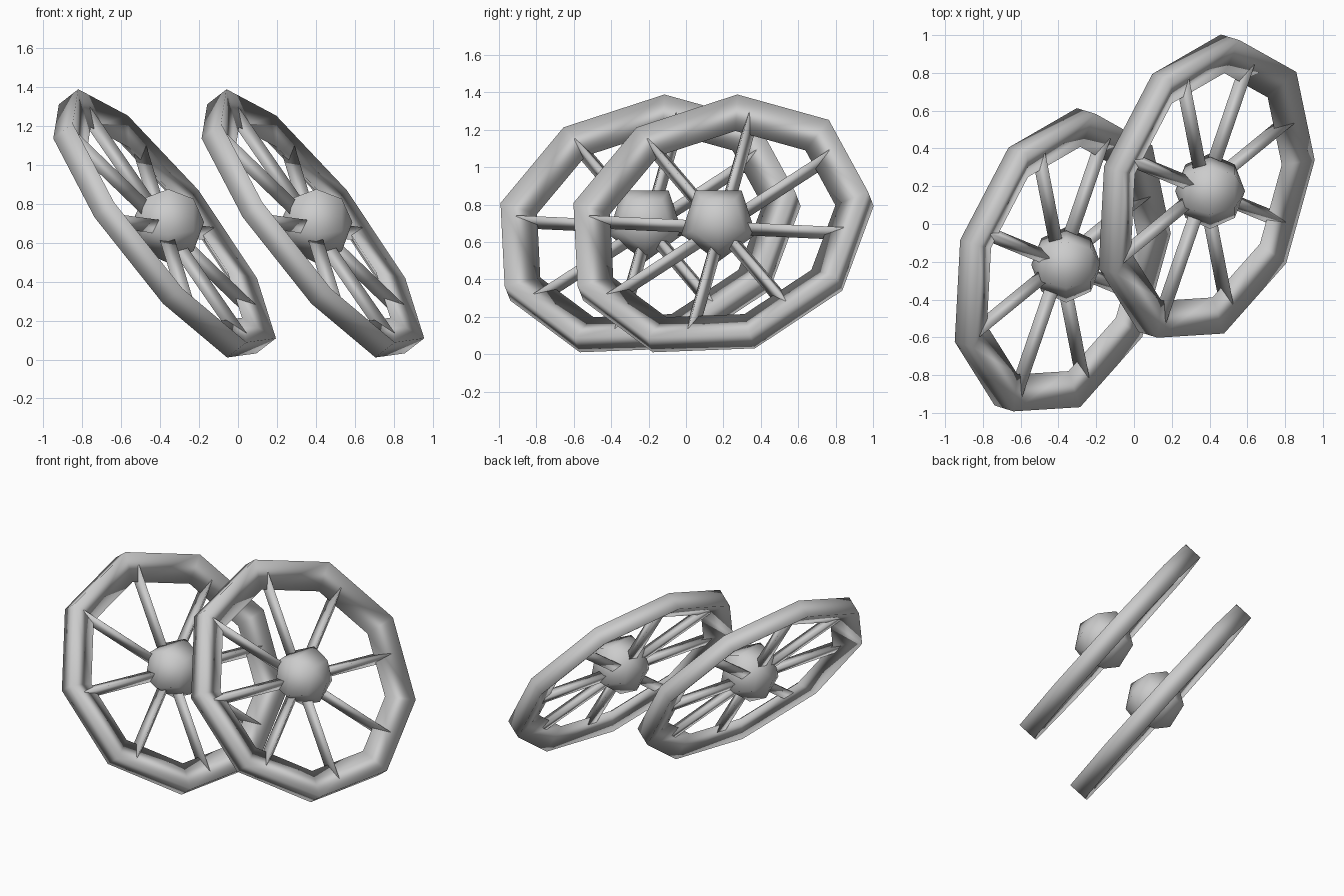
import bpy, bmesh, math
from mathutils import Vector, Matrix

if "Cube" in bpy.data.objects:
    bpy.data.objects.remove(bpy.data.objects["Cube"])

# Tilted wheel frame: axle direction and two in-plane axes
axle = Vector((0.767, -0.235, 0.597)).normalized()
e1 = Vector((-0.589, 0.11, 0.80))
e1 = (e1 - axle * e1.dot(axle)).normalized()
e2 = axle.cross(e1)
FRAME = Matrix((e1, e2, axle)).transposed().to_4x4()


def loft(name, rings, matrix, loop=False, smooth=True):
    """Skin equal-sized rings of points; close into a loop or cap the ends."""
    bm = bmesh.new()
    vs = [[bm.verts.new(p) for p in r] for r in rings]
    n = len(vs[0])
    for i in range(len(vs) if loop else len(vs) - 1):
        a, b = vs[i], vs[(i + 1) % len(vs)]
        for j in range(n):
            k = (j + 1) % n
            bm.faces.new((a[j], a[k], b[k], b[j]))
    if not loop:
        bm.faces.new(vs[0])
        bm.faces.new(vs[-1])
    bmesh.ops.remove_doubles(bm, verts=bm.verts, dist=0.0005)
    bmesh.ops.recalc_face_normals(bm, faces=bm.faces)
    me = bpy.data.meshes.new(name)
    bm.to_mesh(me)
    bm.free()
    for p in me.polygons:
        p.use_smooth = smooth
    ob = bpy.data.objects.new(name, me)
    ob.matrix_world = matrix
    bpy.context.collection.objects.link(ob)
    return ob


def wheel(tag, centre):
    place = Matrix.Translation(centre) @ FRAME

    # Nine-sided rim with a triangular section pointing inward
    rings = []
    for i in range(9):
        a = math.radians(40 * i - 1.2)
        rings.append([(r * math.cos(a), r * math.sin(a), h)
                      for r, h in ((0.83, 0.065), (0.635, 0.0), (0.83, -0.065))])
    loft("rim_" + tag, rings, place, loop=True)

    # Eight three-sided spokes
    for i in range(8):
        rings = []
        for x in (0.02, 0.745):
            rings.append([(x, 0.043 * math.sin(t), 0.043 * math.cos(t))
                          for t in (0, math.tau / 3, 2 * math.tau / 3)])
        turn = Matrix.Rotation(math.radians(45 * i - 7), 4, 'Z')
        loft(f"spoke_{tag}_{i + 1}", rings, place @ turn)

    # Five-sided ball hub, its poles along x
    rings = []
    for lat in (-90, -45, 0, 45, 90):
        la = math.radians(lat)
        r = 0.21 * math.cos(la)
        rings.append([(0.185 * math.sin(la),
                       r * math.sin(j * math.tau / 5), -r * math.cos(j * math.tau / 5))
                      for j in range(5)])
    # Poles are collapsed rings, so leave them uncapped
    hub(tag, rings, centre + axle * 0.035)


def hub(tag, rings, centre):
    bm = bmesh.new()
    for ring in rings:
        for p in ring:
            bm.verts.new(p)
    bmesh.ops.remove_doubles(bm, verts=bm.verts, dist=0.001)
    bmesh.ops.convex_hull(bm, input=bm.verts)
    bmesh.ops.recalc_face_normals(bm, faces=bm.faces)
    me = bpy.data.meshes.new("hub_" + tag)
    bm.to_mesh(me)
    bm.free()
    for p in me.polygons:
        p.use_smooth = True
    ob = bpy.data.objects.new("hub_" + tag, me)
    ob.location = centre
    bpy.context.collection.objects.link(ob)


wheel("right", Vector((0.376, 0.182, 0.685)))
wheel("left", Vector((-0.386, -0.208, 0.685)))
